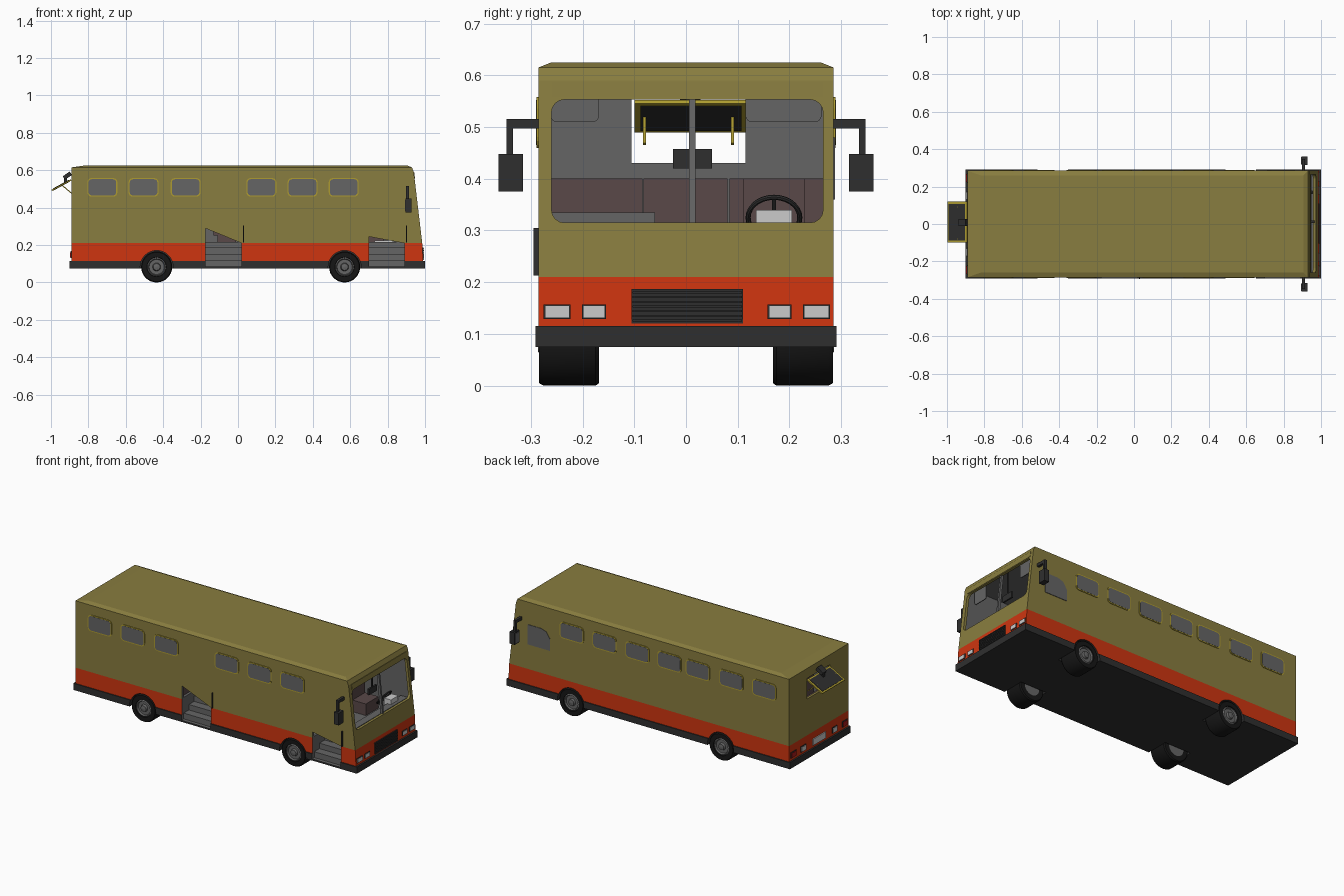
import bpy, bmesh, math
from mathutils import Matrix

if "Cube" in bpy.data.objects:
    bpy.data.objects.remove(bpy.data.objects["Cube"])


def mat(name, r, g, b):
    m = bpy.data.materials.new(name)
    m.diffuse_color = (r, g, b, 1)
    m.use_nodes = True
    m.node_tree.nodes["Principled BSDF"].inputs["Base Color"].default_value = m.diffuse_color
    return m


KHAKI = mat("khaki_paint", .25, .205, .05)
RED = mat("red_paint", .62, .035, .005)
DARK = mat("dark_plastic", .028, .028, .028)
GREY = mat("interior_grey", .13, .13, .13)
YELLOW = mat("yellow_trim", .42, .33, .03)
SEAT = mat("seat_fabric", .10, .065, .065)
TYRE = mat("tyre_rubber", .008, .008, .008)
LAMP = mat("lamp_glass", .55, .55, .55)
TAIL = mat("tail_red", .4, .01, .01)


def finish(name, bm, *mats):
    bmesh.ops.recalc_face_normals(bm, faces=bm.faces)
    me = bpy.data.meshes.new(name)
    bm.to_mesh(me)
    bm.free()
    ob = bpy.data.objects.new(name, me)
    bpy.context.collection.objects.link(ob)
    for m in mats:
        me.materials.append(m)
    return ob


def box(name, x, y, z, m, rot=None):
    bm = bmesh.new()
    bmesh.ops.create_cube(bm, size=1)
    for v in bm.verts:
        v.co = [(a[0] + a[1]) / 2 + c * (a[1] - a[0]) for a, c in zip((x, y, z), v.co)]
    if rot:
        c = [(a[0] + a[1]) / 2 for a in (x, y, z)]
        bmesh.ops.rotate(bm, verts=bm.verts, cent=c, matrix=Matrix.Rotation(rot, 3, 'Y'))
    return finish(name, bm, m)


def prism(name, pts, axis, a, b, m):
    # extrudes an outline of (x,z) along y, or (y,z) along x
    bm = bmesh.new()
    rings = [[bm.verts.new((d, u, v) if axis == 'x' else (u, d, v)) for u, v in pts] for d in (a, b)]
    n = len(pts)
    for r in rings:
        bm.faces.new(r)
    for i in range(n):
        j = (i + 1) % n
        bm.faces.new((rings[0][i], rings[0][j], rings[1][j], rings[1][i]))
    return finish(name, bm, m)


def loft(name, levels, mats, low_index=0):
    # stacked rectangles: z, rear x, front x, half width
    bm = bmesh.new()
    rings = [[bm.verts.new(p) for p in ((x0, -h, z), (x1, -h, z), (x1, h, z), (x0, h, z))]
             for z, x0, x1, h in levels]
    bm.faces.new(rings[0]).material_index = low_index
    bm.faces.new(rings[-1])
    for k in range(len(rings) - 1):
        for i in range(4):
            j = (i + 1) % 4
            f = bm.faces.new((rings[k][i], rings[k][j], rings[k + 1][j], rings[k + 1][i]))
            f.material_index = low_index if k == 0 else 0
    return finish(name, bm, *mats)


def rrect(u0, u1, v0, v1, r, n=4):
    out = []
    for cu, cv, s in ((u1 - r, v1 - r, 0), (u0 + r, v1 - r, 90), (u0 + r, v0 + r, 180), (u1 - r, v0 + r, 270)):
        for i in range(n + 1):
            t = math.radians(s + 90 * i / n)
            out.append((cu + r * math.cos(t), cv + r * math.sin(t)))
    return out


def lathe(name, profile, cx, cz, side, m, n=32):
    bm = bmesh.new()
    vs = [bm.verts.new((cx + r, side * y, cz)) for r, y in profile]
    es = [bm.edges.new(p) for p in zip(vs, vs[1:])]
    bmesh.ops.spin(bm, geom=vs + es, cent=(cx, 0, cz), axis=(0, 1, 0), angle=math.tau, steps=n)
    bmesh.ops.remove_doubles(bm, verts=bm.verts, dist=1e-5)
    ob = finish(name, bm, m)
    bpy.context.view_layer.objects.active = ob
    ob.select_set(True)
    bpy.ops.object.shade_smooth_by_angle(angle=math.radians(35))
    ob.select_set(False)
    return ob


def cut(cutter, *targets):
    for ob in targets:
        md = ob.modifiers.new("cut", 'BOOLEAN')
        md.operation, md.solver, md.object = 'DIFFERENCE', 'EXACT', cutter
        md.material_mode = 'TRANSFER'
        bpy.context.view_layer.objects.active = ob
        bpy.ops.object.modifier_apply(modifier=md.name)
    bpy.data.objects.remove(cutter)


# body shell and skirt
body = loft("body", [(.11, -.89, .99, .285), (.21, -.89, .985, .285), (.59, -.89, .94, .285),
                     (.615, -.89, .93, .285), (.625, -.82, .905, .26)], (KHAKI, RED), 1)
skirt = box("skirt_bumper", (-.9, 1), (-.291, .291), (.075, .115), DARK)
cut(loft("cavity", [(.215, -.875, .968, .272), (.605, -.875, .922, .272)], (GREY,)), body)
cut(prism("windshield_hole", rrect(-.26, .265, .315, .553, .025), 'x', .85, 1.1, KHAKI), body)
cut(box("rear_hole", (-1, -.8), (-.105, .115), (.43, .555), KHAKI), body)

# door openings, steps and door edge plates
for x0, x1, top in ((-.175, .02, .29), (.70, .89, .245)):
    cut(prism("door_hole", [(x0, .085), (x1, .085), (x1, .21), (x0, top)], 'y', -.4, -.12, GREY), body, skirt)
    for i in range(3):
        box("door_step", (x0, x1), (-.27 + .05 * i, -.12), (.085, .12 + .033 * i), GREY)
    box("door_edge_plate", (x1 + .008, x1 + .013), (-.295, -.284), (.213, .305), DARK)

# wheels in cut arches
for x in (-.435, .57):
    for s in (-1, 1):
        cut(lathe("arch", [(0, .155), (.088, .155), (.088, .4), (0, .4)], x, .083, s, DARK), body, skirt)
        lathe("tyre", [(.05, .168), (.078, .168), (.083, .175), (.083, .275), (.078, .284),
                       (.052, .284), (.048, .272)], x, .083, s, TYRE)
        lathe("rim", [(0, .168), (.05, .168), (.05, .28), (.044, .284), (.04, .274), (.022, .274),
                      (.018, .286), (.008, .286), (0, .29)], x, .083, s, GREY)

# side windows
for s in (-1, 1):
    for c in (.565, .345, .125, -.09, -.28, -.505, -.725):
        if s < 0 and c == -.09:
            continue
        w = .08
        prism("window_frame", rrect(c - w, c + w, .459, .558, .022), 'y', s * .28, s * .2885, YELLOW)
        w = .074
        prism("window_pane", rrect(c - w, c + w, .465, .552, .018), 'y', s * .28, s * .2895, GREY)
prism("driver_window", [(.86, .36), (.86, .48), (.77, .48), (.735, .468), (.71, .43), (.71, .36)],
      'y', .28, .288, GREY)

# windshield post, brow and visors
prism("windshield_post", [(.951, .31), (.966, .31), (.938, .56), (.923, .56)], 'y', .006, .018, GREY)
prism("front_brow", [(.93, .557), (.946, .557), (.943, .588), (.93, .588)], 'y', -.26, .265, KHAKI)
for a, b in ((-.262, -.168), (.115, .262)):
    prism("sun_visor", rrect(a, b, .51, .6, .012), 'x', .885, .89, GREY)
box("inside_mirror", (.885, .895), (-.025, .05), (.42, .457), DARK)
box("inside_mirror_stem", (.887, .893), (.008, .016), (.457, .605), DARK)

# door mirrors
for s in (-1, 1):
    box("mirror_arm", (.899, .914), sorted((s * .28, s * .347)), (.497, .515), DARK)
    box("mirror_drop", (.899, .914), sorted((s * .334, s * .347)), (.44, .515), DARK)
    box("mirror_head", (.895, .928), sorted((s * .315, s * .362)), (.375, .448), DARK)
    box("mirror_glass", (.892, .896), sorted((s * .32, s * .357)), (.382, .441), GREY)

# grille, headlights and tail lights
box("grille", (.97, .992), (-.105, .11), (.12, .187), DARK)
for i in range(7):
    box("grille_slat", (.98, .995), (-.103, .108), (.124 + .009 * i, .128 + .009 * i), DARK)
for y, w in ((-.249, .026), (-.178, .023), (.181, .023), (.252, .026)):
    box("headlight_frame", (.97, .992), (y - w, y + w), (.129, .157), DARK)
    box("headlight", (.97, .994), (y - w + .003, y + w - .003), (.132, .154), LAMP)
for s in (-1, 1):
    for y, w, m in ((.245, .025, TAIL), (.15, .024, LAMP)):
        box("tail_frame", (-.894, -.88), (s * y - w, s * y + w), (.13, .165), DARK)
        box("tail_light", (-.897, -.88), (s * y - w + .004, s * y + w - .004), (.134, .161), m)
box("number_plate", (-.896, -.88), (-.06, .06), (.13, .168), LAMP)

# open rear hatch with struts and hinge
tilt = -math.atan2(.06, .11)
box("hatch_frame", (-1.003, -.885), (-.1, .12), (.517, .524), YELLOW, tilt)
box("hatch_pane", (-.994, -.895), (-.088, .107), (.515, .526), DARK, tilt)
for y in (-.08, .09):
    prism("hatch_strut", [(-.88, .465), (-.876, .469), (-.945, .527), (-.949, .523)], 'y', y - .003, y + .003, YELLOW)
box("hatch_camera", (-.935, -.89), (-.012, .028), (.56, .582), DARK, -.6)
box("hatch_camera_stem", (-.93, -.915), (0, .015), (.53, .565), DARK)


# seats
def seat(x, y0, y1):
    box("seat_base", (x, x + .1), (y0, y1), (.215, .285), SEAT)
    box("seat_back", (x - .02, x + .01), (y0, y1), (.25, .40), SEAT)


for y0, y1 in ((-.265, -.086), (-.082, .08), (.084, .265)):
    seat(-.84, y0, y1)
for i in range(7):
    x = -.65 + .18 * i
    seat(x, .084, .265)
    if not -.25 < x < .05:
        seat(x, -.265, -.084)
seat(.68, .11, .23)

# dashboard, steering wheel and door side cabinet
box("dashboard", (.905, .95), (-.265, .265), (.215, .312), GREY)
box("front_barrier", (.655, .67), (-.265, -.06), (.215, .335), GREY)
box("instrument_panel", (.885, .93), (.135, .205), (.3, .34), LAMP)
box("cabinet", (.73, .83), (-.11, -.06), (.17, .225), LAMP)
bpy.ops.mesh.primitive_torus_add(location=(.86, .17, .325), rotation=(0, -.9, 0), major_radius=.05,
                                 minor_radius=.005, major_segments=28, minor_segments=8)
wheel = bpy.context.object
wheel.name = "steering_wheel"
wheel.data.materials.append(DARK)
bpy.ops.object.shade_smooth_by_angle(angle=math.radians(40))
for k in range(3):
    bpy.ops.mesh.primitive_cube_add(size=1)
    sp = bpy.context.object
    sp.name = "steering_spoke"
    sp.matrix_world = wheel.matrix_basis @ Matrix.Rotation(k * math.tau / 3, 4, 'Z') @ \
        Matrix.Translation((.025, 0, 0)) @ Matrix.Diagonal((.05, .008, .005, 1))
    sp.data.materials.append(DARK)
bpy.ops.mesh.primitive_cylinder_add(vertices=12, radius=.009, depth=.12, rotation=(0, -.9, 0), location=(.905, .17, .29))
bpy.context.object.name = "steering_column"
bpy.context.object.data.materials.append(DARK)
